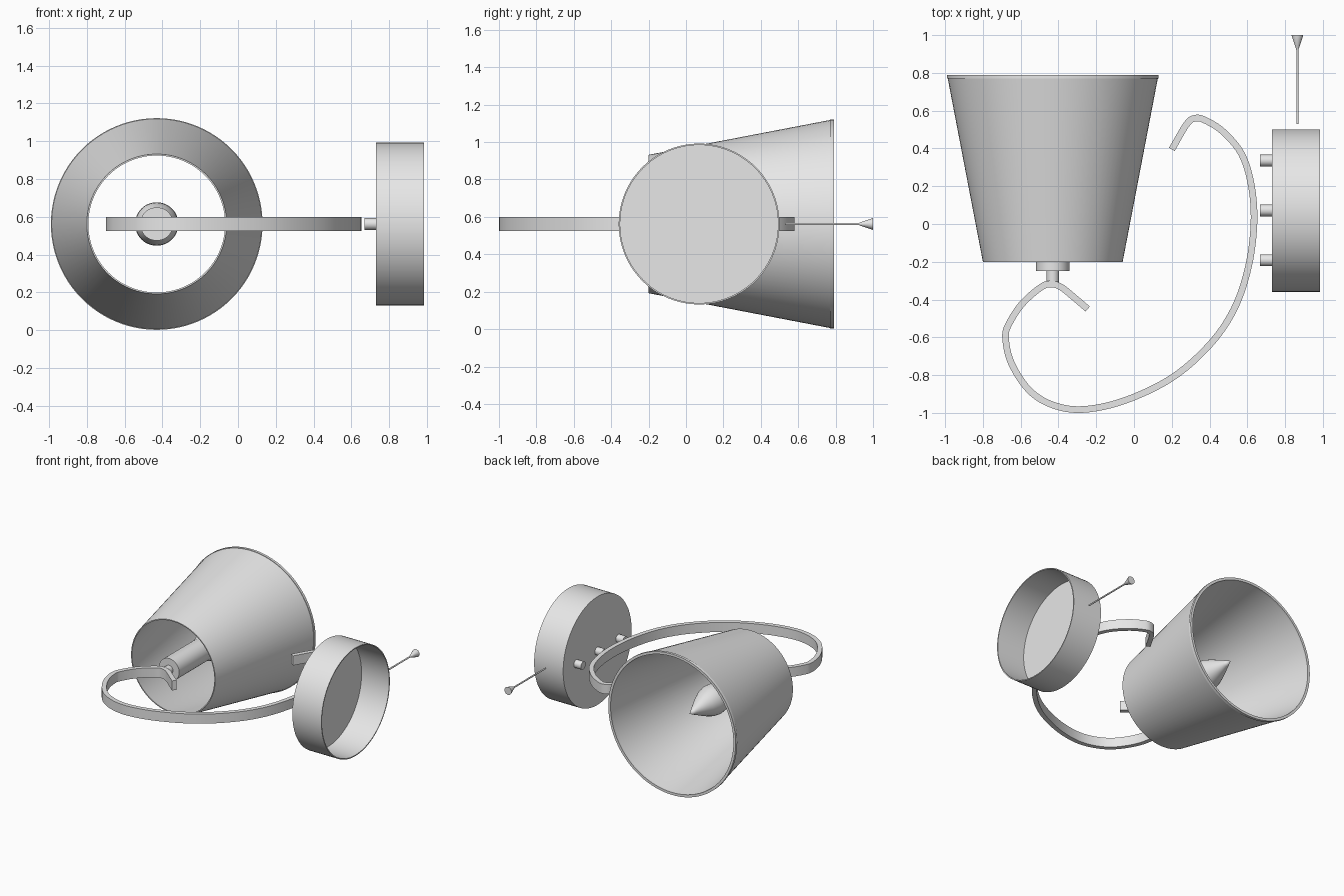
import bpy, bmesh, math
from mathutils import Vector

if "Cube" in bpy.data.objects:
    bpy.data.objects.remove(bpy.data.objects["Cube"])

CZ = 0.562          # height of every axis
SX = -0.43          # shade axis x
BY = 0.07           # wall base axis y

metal = bpy.data.materials.new("light_grey")
metal.diffuse_color = (0.8, 0.8, 0.8, 1)
metal.use_nodes = True
metal.node_tree.nodes["Principled BSDF"].inputs["Base Color"].default_value = metal.diffuse_color


def finish(bm, name, angle=35):
    bmesh.ops.remove_doubles(bm, verts=bm.verts, dist=1e-5)
    bmesh.ops.recalc_face_normals(bm, faces=bm.faces)
    me = bpy.data.meshes.new(name)
    bm.to_mesh(me)
    bm.free()
    me.materials.append(metal)
    ob = bpy.data.objects.new(name, me)
    bpy.context.collection.objects.link(ob)
    bpy.ops.object.select_all(action='DESELECT')
    ob.select_set(True)
    bpy.context.view_layer.objects.active = ob
    bpy.ops.object.shade_smooth_by_angle(angle=math.radians(angle))
    return ob


def lathe(name, axis, centre, profile, n=48, loop=False):
    """Spin (position, radius) points round the x or y axis through centre."""
    bm = bmesh.new()
    rings = []
    for t, r in profile:
        ring = []
        for i in range(n):
            a = 2 * math.pi * i / n
            u, w = r * math.cos(a), CZ + r * math.sin(a)
            ring.append(bm.verts.new((centre + u, t, w) if axis == 'Y' else (t, centre + u, w)))
        rings.append(ring)
    pairs = list(zip(rings, rings[1:])) + ([(rings[-1], rings[0])] if loop else [])
    for a, b in pairs:
        for i in range(n):
            j = (i + 1) % n
            bm.faces.new((a[i], a[j], b[j], b[i]))
    return finish(bm, name)


# Tapered shade, open at both ends, with a thin rim lip
lathe("shade", 'Y', SX, [(-0.2, 0.37), (0.77, 0.556), (0.77, 0.56), (0.79, 0.56),
                         (0.79, 0.54), (0.77, 0.54), (-0.2, 0.362)], 96, True)

# Bulb holder, stem and candle bulb
lathe("bulb_holder", 'Y', SX, [(-0.25, 0), (-0.25, 0.088), (0.16, 0.088), (0.16, 0)])
lathe("holder_stem", 'Y', SX, [(-0.31, 0), (-0.31, 0.034), (-0.24, 0.034), (-0.24, 0)], 32)
lathe("candle_bulb", 'Y', SX, [(0.14, 0), (0.14, 0.075), (0.19, 0.098), (0.24, 0.112), (0.28, 0.115),
                               (0.33, 0.107), (0.39, 0.085), (0.46, 0.053), (0.52, 0.025), (0.57, 0)])

# Wall base: a cup open towards +x
lathe("wall_base", 'X', BY, [(0.73, 0), (0.73, 0.43), (0.985, 0.43), (0.985, 0.422),
                             (0.742, 0.422), (0.742, 0)], 96)

# Three pegs on the base
for k, y in enumerate((-0.192, 0.072, 0.336)):
    lathe(f"base_peg_{k + 1}", 'X', y, [(0.668, 0), (0.668, 0.031), (0.735, 0.031), (0.735, 0)], 24)

# Loose screw beside the base
lathe("screw", 'Y', 0.865, [(0.53, 0), (0.53, 0.006), (0.925, 0.006), (0.935, 0.01),
                            (0.998, 0.031), (1.0, 0.031), (1.0, 0)], 24)

# Curved flat-bar arm: smooth path swept with a rectangle
PATH = [(-0.245, -0.45), (-0.33, -0.378), (-0.385, -0.335), (-0.435, -0.318), (-0.49, -0.333),
        (-0.59, -0.42), (-0.66, -0.525), (-0.68, -0.6), (-0.65, -0.735), (-0.555, -0.88),
        (-0.43, -0.958), (-0.27, -0.982), (-0.05, -0.935), (0.2, -0.815), (0.4, -0.64),
        (0.53, -0.45), (0.605, -0.23), (0.635, 0.0), (0.622, 0.2), (0.57, 0.37),
        (0.47, 0.49), (0.375, 0.55), (0.325, 0.56), (0.28, 0.53), (0.2, 0.395)]
P = [Vector(p) for p in PATH]
P = [2 * P[0] - P[1]] + P + [2 * P[-1] - P[-2]]
pts = []
for i in range(1, len(P) - 2):
    a, b, c, d = P[i - 1:i + 3]
    for s in range(6):
        t = s / 6
        pts.append(0.5 * (2 * b + (c - a) * t + (2 * a - 5 * b + 4 * c - d) * t * t
                          + (3 * b - a - 3 * c + d) * t ** 3))
pts.append(P[-2])

bm = bmesh.new()
sections = []
for i, p in enumerate(pts):
    d = (pts[min(i + 1, len(pts) - 1)] - pts[max(i - 1, 0)]).normalized()
    off = Vector((-d.y, d.x)) * 0.0175
    sections.append([bm.verts.new((*(p + off * s), CZ + h))
                     for s, h in ((-1, -0.038), (1, -0.038), (1, 0.038), (-1, 0.038))])
for a, b in zip(sections, sections[1:]):
    for i in range(4):
        j = (i + 1) % 4
        bm.faces.new((a[i], a[j], b[j], b[i]))
bm.faces.new(sections[0])
bm.faces.new(sections[-1])
finish(bm, "curved_arm")
